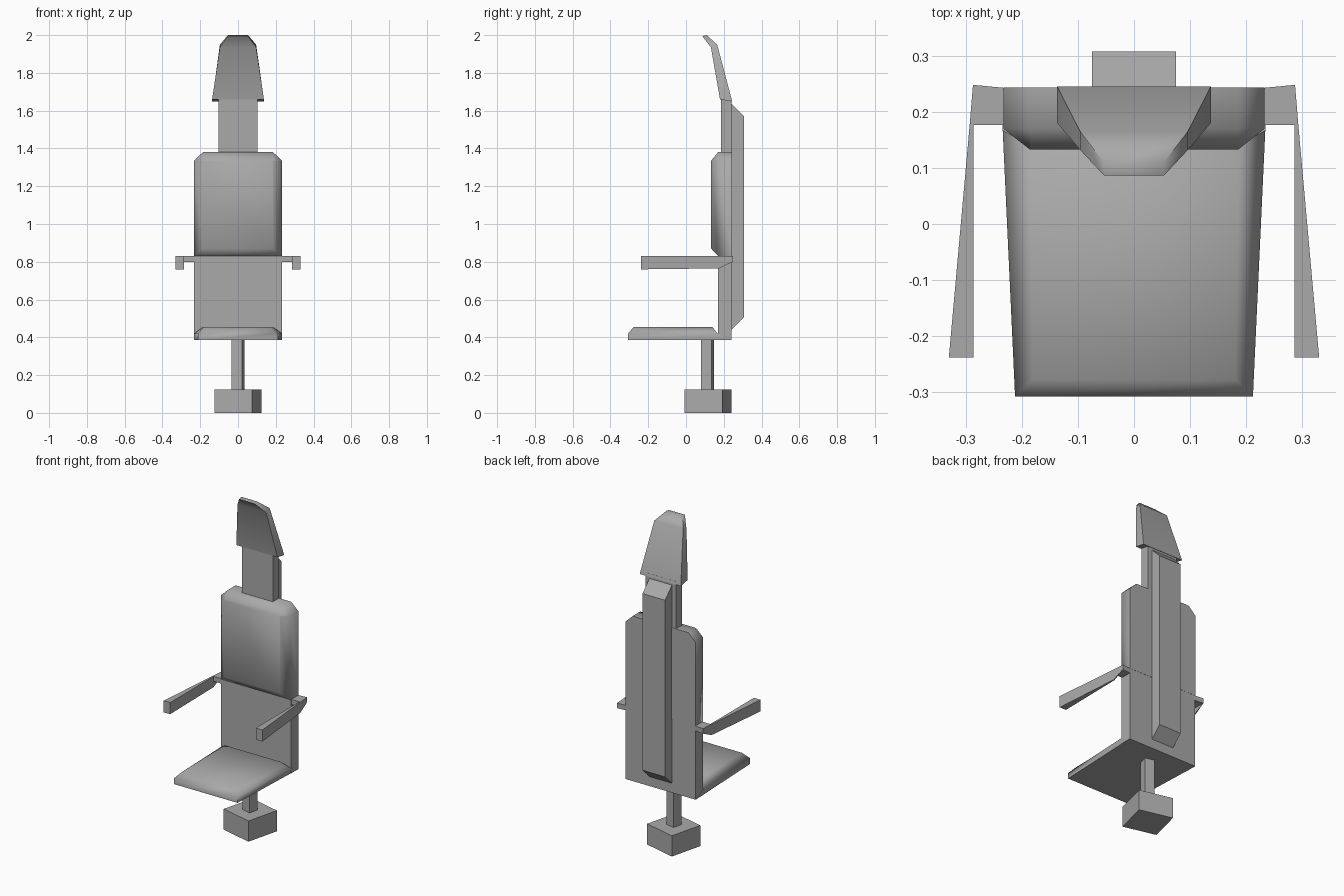
import bpy
import bmesh
import math
from mathutils import Matrix, Vector

cube = bpy.data.objects.get("Cube")
if cube:
    bpy.data.objects.remove(cube)

grey = bpy.data.materials.new("plain grey")
grey.use_nodes = True
grey.diffuse_color = (0.4, 0.4, 0.4, 1)
grey.node_tree.nodes["Principled BSDF"].inputs["Base Color"].default_value = (0.4, 0.4, 0.4, 1)


def finish(name, bm, angle):
    bmesh.ops.recalc_face_normals(bm, faces=bm.faces)
    mesh = bpy.data.meshes.new(name)
    bm.to_mesh(mesh)
    bm.free()
    mesh.materials.append(grey)
    obj = bpy.data.objects.new(name, mesh)
    bpy.context.collection.objects.link(obj)
    bpy.ops.object.select_all(action="DESELECT")
    obj.select_set(True)
    bpy.context.view_layer.objects.active = obj
    bpy.ops.object.shade_smooth_by_angle(angle=math.radians(angle))
    return obj


def loft(name, rings, angle=30):
    """Join matching closed rings and cap both ends."""
    bm = bmesh.new()
    loops = [[bm.verts.new(p) for p in ring] for ring in rings]
    n = len(loops[0])
    for a, b in zip(loops, loops[1:]):
        for i in range(n):
            j = (i + 1) % n
            bm.faces.new((a[i], a[j], b[j], b[i]))
    bm.faces.new(loops[0])
    bm.faces.new(loops[-1])
    return finish(name, bm, angle)


def across(profile, half):
    """Two rings of a side profile (y, z), at -half and +half."""
    return [[(s * half, y, z) for y, z in profile] for s in (-1, 1)]


def box(name, size, centre, turn=0):
    bm = bmesh.new()
    bmesh.ops.create_cube(bm, size=1, matrix=Matrix.Translation(centre)
                          @ Matrix.Rotation(math.radians(turn), 4, "Z")
                          @ Matrix.Diagonal((*size, 1)))
    return finish(name, bm, 30)


# Pedestal: square foot and post, both turned slightly
box("foot", (0.206, 0.206, 0.125), (0, 0.117, 0.0625), -14)
box("post", (0.057, 0.057, 0.27), (0, 0.115, 0.255), -14)


# Seat: tapered slab with a chamfered top
def seat_ring(front, back, wide_front, wide_back, z):
    return [(-wide_front, front, z), (wide_front, front, z),
            (wide_back, back, z), (-wide_back, back, z)]


loft("seat", [seat_ring(-0.307, 0.24, 0.212, 0.234, 0.385),
              seat_ring(-0.307, 0.167, 0.212, 0.234, 0.42),
              seat_ring(-0.277, 0.14, 0.18, 0.187, 0.455)], 60)

# Lower backrest
box("lower_backrest", (0.466, 0.072, 0.445), (0, 0.206, 0.6075))


# Upper backrest: cut top corners and a chamfered front
def back_ring(y, w, low, shoulder, cut, top):
    return [(-w, y, low), (w, y, low), (w, y, shoulder),
            (cut, y, top), (-cut, y, top), (-w, y, shoulder)]


loft("upper_backrest", [back_ring(0.243, 0.233, 0.83, 1.335, 0.186, 1.38),
                        back_ring(0.17, 0.233, 0.83, 1.335, 0.186, 1.38),
                        back_ring(0.133, 0.186, 0.87, 1.334, 0.185, 1.335)], 60)

# Rear spine and neck
loft("rear_spine", across([(0.24, 0.44), (0.307, 0.505), (0.307, 1.57), (0.24, 1.637)], 0.075))
box("neck", (0.205, 0.056, 0.29), (0, 0.213, 1.52))


# Headrest: narrows upward and bends forward
def head_ring(w, front, front_z, back, back_z):
    return [(-w, front, front_z), (w, front, front_z), (w, back, back_z), (-w, back, back_z)]


loft("headrest", [head_ring(0.137, 0.18, 1.66, 0.245, 1.648),
                  head_ring(0.096, 0.132, 1.935, 0.165, 1.95),
                  head_ring(0.053, 0.086, 1.995, 0.109, 2.0)], 60)


# Armrests: bracket from the backrest and a tapered arm
def arm_ring(s, y, outer, low):
    inner = 0.286
    return [(s * inner, y, low), (s * outer, y, low), (s * outer, y, 0.83), (s * inner, y, 0.83)]


for side, s in (("left", 1), ("right", -1)):
    loft(side + "_arm", [arm_ring(s, -0.238, 0.33, 0.76),
                         arm_ring(s, 0.175, 0.293, 0.765),
                         arm_ring(s, 0.248, 0.287, 0.8)], 30)
    loft(side + "_arm_bracket",
         [[(s * x, 0.176, 0.8), (s * x, back, 0.8), (s * x, back, 0.83), (s * x, 0.176, 0.83)]
          for x, back in ((0.225, 0.242), (0.287, 0.248))])
